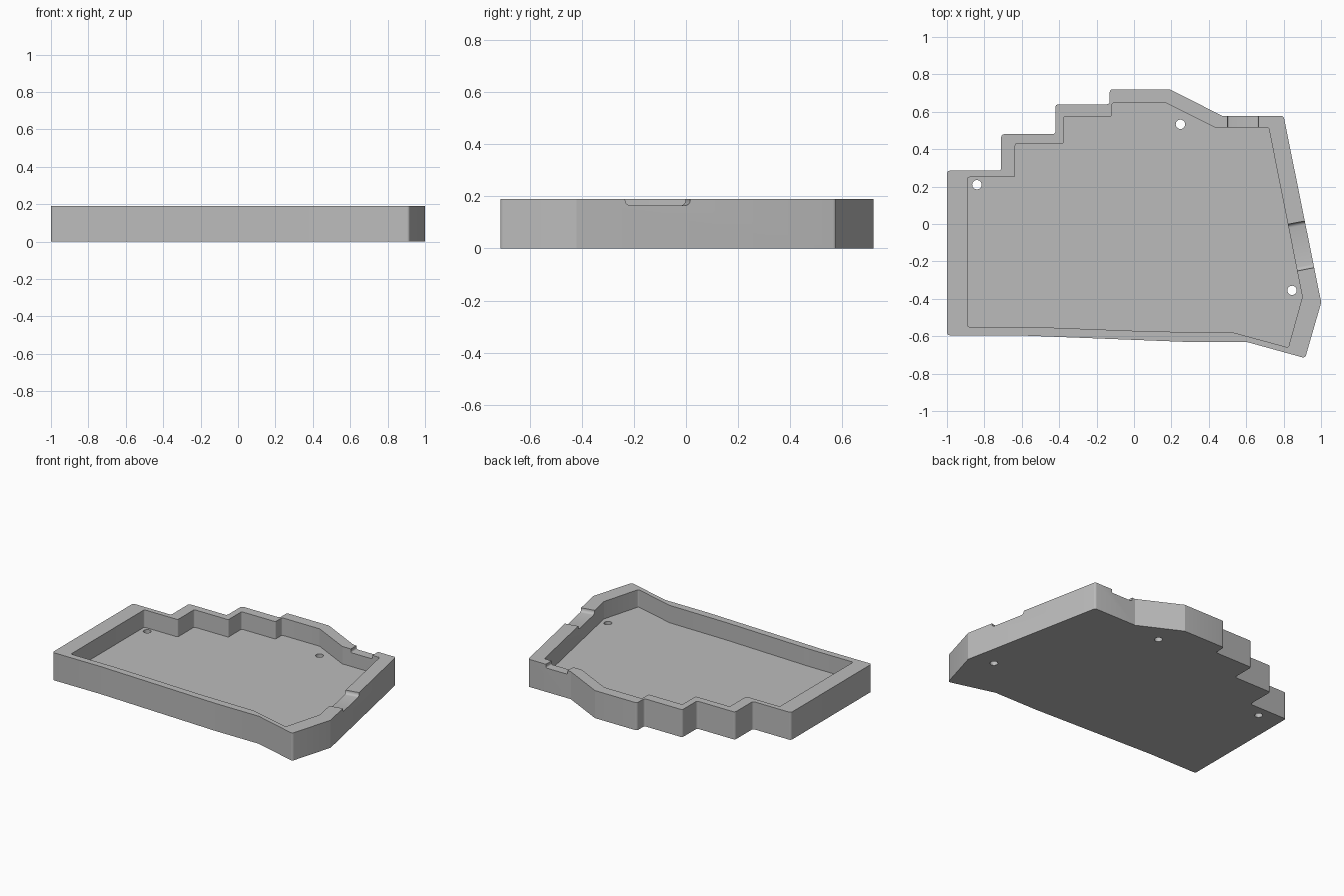
import bpy, bmesh, math
from mathutils import Vector, Matrix

if "Cube" in bpy.data.objects:
    bpy.data.objects.remove(bpy.data.objects["Cube"])

H, FLOOR, NOTCH_Z = 0.19, 0.07, 0.165

grey = bpy.data.materials.new("plain grey")
grey.diffuse_color = (0.5, 0.5, 0.5, 1)
grey.use_nodes = True
grey.node_tree.nodes["Principled BSDF"].inputs["Base Color"].default_value = grey.diffuse_color


def rounded(pts, r, seg=4):
    """Round every real corner of a closed 2D outline."""
    out, n = [], len(pts)
    for i in range(n):
        p = Vector(pts[i])
        a = (Vector(pts[i - 1]) - p).normalized()
        b = (Vector(pts[(i + 1) % n]) - p).normalized()
        ang = a.angle(b)
        if ang > 2.4:                      # shallow bends stay sharp
            out.append(p)
            continue
        t = r / math.tan(ang / 2)
        c = p + (a + b).normalized() * (r / math.sin(ang / 2))
        s, e = p + a * t - c, p + b * t - c
        turn = s.angle_signed(e)           # clockwise positive
        for k in range(seg + 1):
            q = s.copy()
            q.rotate(Matrix.Rotation(-turn * k / seg, 2))
            out.append(c + q)
    return out


def prism(name, pts, depth, matrix):
    """Extrude a 2D outline along local z, then place it."""
    bm = bmesh.new()
    f = bm.faces.new([bm.verts.new((p[0], p[1], 0)) for p in pts])
    res = bmesh.ops.extrude_face_region(bm, geom=[f])
    bmesh.ops.translate(bm, vec=(0, 0, depth),
                        verts=[v for v in res["geom"] if isinstance(v, bmesh.types.BMVert)])
    bmesh.ops.recalc_face_normals(bm, faces=bm.faces)
    bm.transform(matrix)
    me = bpy.data.meshes.new(name)
    bm.to_mesh(me)
    bm.free()
    me.materials.append(grey)
    ob = bpy.data.objects.new(name, me)
    bpy.context.collection.objects.link(ob)
    return ob


def up(z):
    return Matrix.Translation((0, 0, z))


def notch(name, a, b, r):
    """Rounded slot across a wall, from a to b along the wall."""
    a, b = Vector((*a, 0)), Vector((*b, 0))
    along, w = (b - a).normalized(), (b - a).length
    z = Vector((0, 0, 1))
    across = along.cross(z)
    m = Matrix((along, z, across)).transposed().to_4x4()
    m.translation = a + z * NOTCH_Z - across * 0.09
    pts = [(0, 0.1)] + [(r - r * math.cos(t), r - r * math.sin(t))
                        for t in [k * math.pi / 8 for k in range(5)]]
    pts += [(w - x, y) for x, y in reversed(pts)]
    return prism(name, pts, 0.18, m)


outer = [(-1, -.595), (-.63, -.595), (.27, -.63), (.6, -.63), (.915, -.717),
         (1.001, -.42), (.80, .577), (.475, .577), (.19, .72), (-.13, .72),
         (-.13, .64), (-.42, .64), (-.42, .48), (-.71, .48), (-.71, .285), (-1, .285)]
inner = [(-.89, -.55), (-.55, -.55), (.1, -.575), (.53, -.58), (.825, -.66),
         (.9, -.39), (.72, .515), (.435, .515), (.17, .647), (-.117, .647),
         (-.117, .575), (-.375, .575), (-.375, .43), (-.635, .43), (-.635, .25), (-.89, .25)]

# Tray body, cavity, wall notches and screw holes
tray = prism("case_tray", rounded(outer, 0.015), H, up(0))
cutters = [prism("cavity", rounded(inner, 0.01), 0.3, up(FLOOR)),
           notch("side_notch", (.915, -.243), (.866, .007), 0.02),
           notch("back_notch", (.50, .546), (.665, .546), 0.01)]
for x, y in [(-.84, .21), (.248, .533), (.845, -.355)]:
    ring = [(x + .025 * math.cos(k * math.pi / 12), y + .025 * math.sin(k * math.pi / 12))
            for k in range(24)]
    cutters.append(prism("screw_hole", ring, 0.2, up(-0.05)))

bpy.context.view_layer.objects.active = tray
tray.select_set(True)
for c in cutters:
    c.hide_render = True
    mod = tray.modifiers.new(c.name, "BOOLEAN")
    mod.operation, mod.solver, mod.object = "DIFFERENCE", "EXACT", c
    bpy.ops.object.modifier_apply(modifier=mod.name)
    bpy.data.objects.remove(c)
bpy.ops.object.select_all(action="DESELECT")
tray.select_set(True)
bpy.ops.object.shade_smooth_by_angle(angle=math.radians(25))
